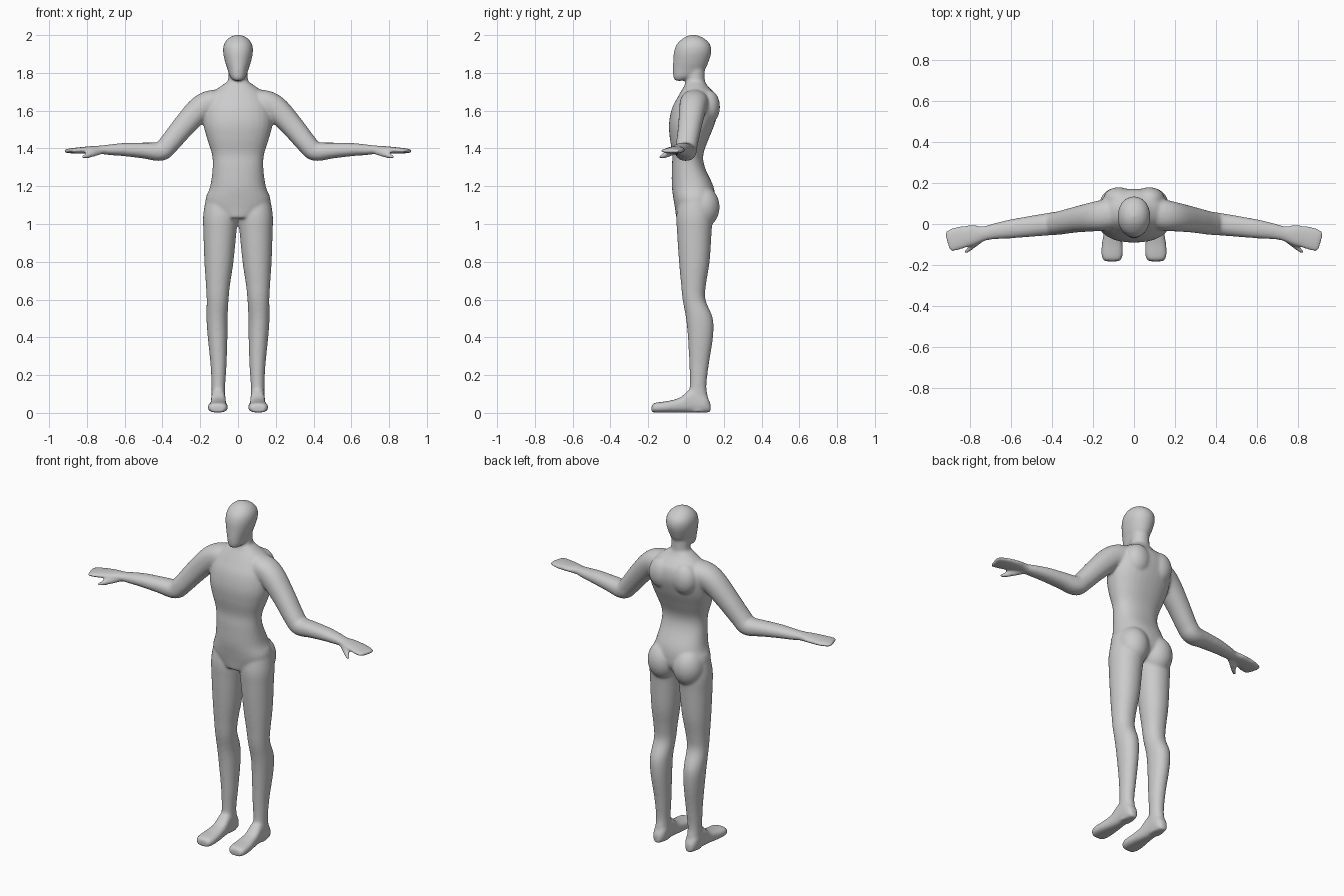
import bpy, bmesh
from math import cos, sin, pi
from mathutils import Vector, Matrix

bm = bmesh.new()


def spline(rows, n=5):
    """Catmull-Rom through rows of numbers."""
    out = []
    for i in range(len(rows) - 1):
        p = [rows[max(0, min(len(rows) - 1, i + k))] for k in (-1, 0, 1, 2)]
        for s in range(n):
            t = s / n
            out.append([0.5 * (2 * b + (c - a) * t + (2 * a - 5 * b + 4 * c - d) * t * t
                               + (3 * b - a - 3 * c + d) * t ** 3) for a, b, c, d in zip(*p)])
    return out + [list(rows[-1])]


def loft(rows, ref, normal=None, power=2.0, side=1, seg=32):
    """Closed skin over rings: centre x, y, z, half size along ref, half size across."""
    rows = spline(rows)
    pts = [Vector(r[:3]) for r in rows]
    rings = []
    for i, r in enumerate(rows):
        t = Vector(normal) if normal else (pts[min(i + 1, len(pts) - 1)] - pts[max(i - 1, 0)]).normalized()
        u = (Vector(ref) - Vector(ref).dot(t) * t).normalized()
        v = t.cross(u)
        ring = []
        for k in range(seg):
            c, s = cos(2 * pi * k / seg), sin(2 * pi * k / seg)
            m = (abs(c) ** power + abs(s) ** power) ** (-1 / power)
            p = pts[i] + u * (r[3] * c * m) + v * (r[4] * s * m)
            ring.append(bm.verts.new((p.x * side, p.y, p.z)))
        rings.append(ring)
    faces = [bm.faces.new(rings[0]), bm.faces.new(rings[-1])]
    for a, b in zip(rings, rings[1:]):
        for k in range(seg):
            faces.append(bm.faces.new((a[k], a[(k + 1) % seg], b[(k + 1) % seg], b[k])))
    bmesh.ops.recalc_face_normals(bm, faces=faces)


def upright(rows, power=2.0, side=1):
    """Horizontal rings: z, centre x, half width, front y, back y."""
    loft([(x, (f + b) / 2, z, w, (b - f) / 2) for z, x, w, f, b in rows],
         (1, 0, 0), (0, 0, 1), power, side)


# torso
upright([(1.03, 0, .07, -.052, .09), (1.08, 0, .155, -.058, .145), (1.13, 0, .172, -.066, .155),
         (1.2, 0, .147, -.075, .145), (1.3, 0, .134, -.075, .10), (1.37, 0, .138, -.072, .092),
         (1.45, 0, .163, -.085, .12), (1.53, 0, .183, -.09, .152), (1.61, 0, .18, -.075, .172),
         (1.67, 0, .155, -.045, .165), (1.705, 0, .125, -.025, .14), (1.73, 0, .09, -.01, .115),
         (1.755, 0, .055, 0, .10)], 2.3)
# neck
upright([(1.66, 0, .06, -.01, .11), (1.75, 0, .053, 0, .1), (1.85, 0, .05, 0, .1)])
# head
upright([(1.758, 0, .022, -.057, -.02), (1.78, 0, .042, -.068, .05), (1.82, 0, .056, -.07, .10),
         (1.86, 0, .069, -.068, .12), (1.91, 0, .079, -.064, .134), (1.95, 0, .075, -.05, .128),
         (1.98, 0, .055, -.02, .10), (1.995, 0, .03, .005, .07), (2.002, 0, .008, .03, .045)], 2.1)

for side in (1, -1):
    # leg
    upright([(1.16, .09, .075, -.03, .12), (1.05, .092, .092, -.05, .14), (.95, .096, .087, -.047, .135),
             (.8, .101, .077, -.037, .125), (.68, .106, .064, -.026, .106), (.6, .108, .058, -.018, .103),
             (.5, .111, .056, 0, .142), (.4, .108, .052, .01, .143), (.25, .103, .042, .018, .12),
             (.14, .104, .036, .02, .108), (.07, .104, .036, .01, .118), (.005, .104, .032, .02, .11)], 2.1, side)
    # foot
    foot = [(.13, .105, .018, .05), (.10, .104, .036, .095), (.03, .104, .038, .125),
            (-.03, .104, .042, .08), (-.09, .106, .05, .062), (-.14, .107, .053, .055),
            (-.17, .107, .047, .05), (-.182, .107, .036, .038)]
    loft([(x, y, h / 2 + .002, w, h / 2) for y, x, w, h in foot], (1, 0, 0), (0, 1, 0), 2.7, side)
    # arm and hand
    loft([(.05, .055, 1.635, .06, .065), (.13, .045, 1.64, .075, .07), (.2, .035, 1.61, .071, .068),
          (.29, .02, 1.515, .062, .06), (.365, .005, 1.425, .057, .054), (.41, 0, 1.385, .055, .051),
          (.5, -.011, 1.389, .051, .042), (.6, -.024, 1.394, .046, .035),
          (.68, -.036, 1.393, .039, .028), (.73, -.046, 1.393, .036, .022),
          (.78, -.053, 1.393, .048, .019), (.85, -.067, 1.389, .056, .016),
          (.895, -.082, 1.387, .054, .012), (.912, -.087, 1.386, .045, .008)], (0, 1, 0), None, 2.2, side)
    # thumb
    loft([(.71, -.05, 1.388, .014, .014), (.77, -.093, 1.371, .017, .015),
          (.80, -.118, 1.361, .015, .013), (.825, -.14, 1.352, .008, .008)], (0, 0, 1), None, 2, side)
    # buttock and shoulder blade
    for c, s in (((.082, .09, 1.09), (.088, .088, .11)), ((.075, .12, 1.62), (.075, .06, .09))):
        bmesh.ops.create_uvsphere(bm, u_segments=32, v_segments=16, radius=1,
                                  matrix=Matrix.LocRotScale(Vector((c[0] * side, c[1], c[2])), None, Vector(s)))

me = bpy.data.meshes.new("body")
bm.to_mesh(me)
bm.free()
body = bpy.data.objects.new("body", me)
bpy.context.collection.objects.link(body)

# fuse the parts into one smooth skin
fuse = body.modifiers.new("fuse", 'REMESH')
fuse.mode = 'VOXEL'
fuse.voxel_size = .007
fuse.use_smooth_shade = True
soft = body.modifiers.new("soften", 'SMOOTH')
soft.factor = .5
soft.iterations = 12
